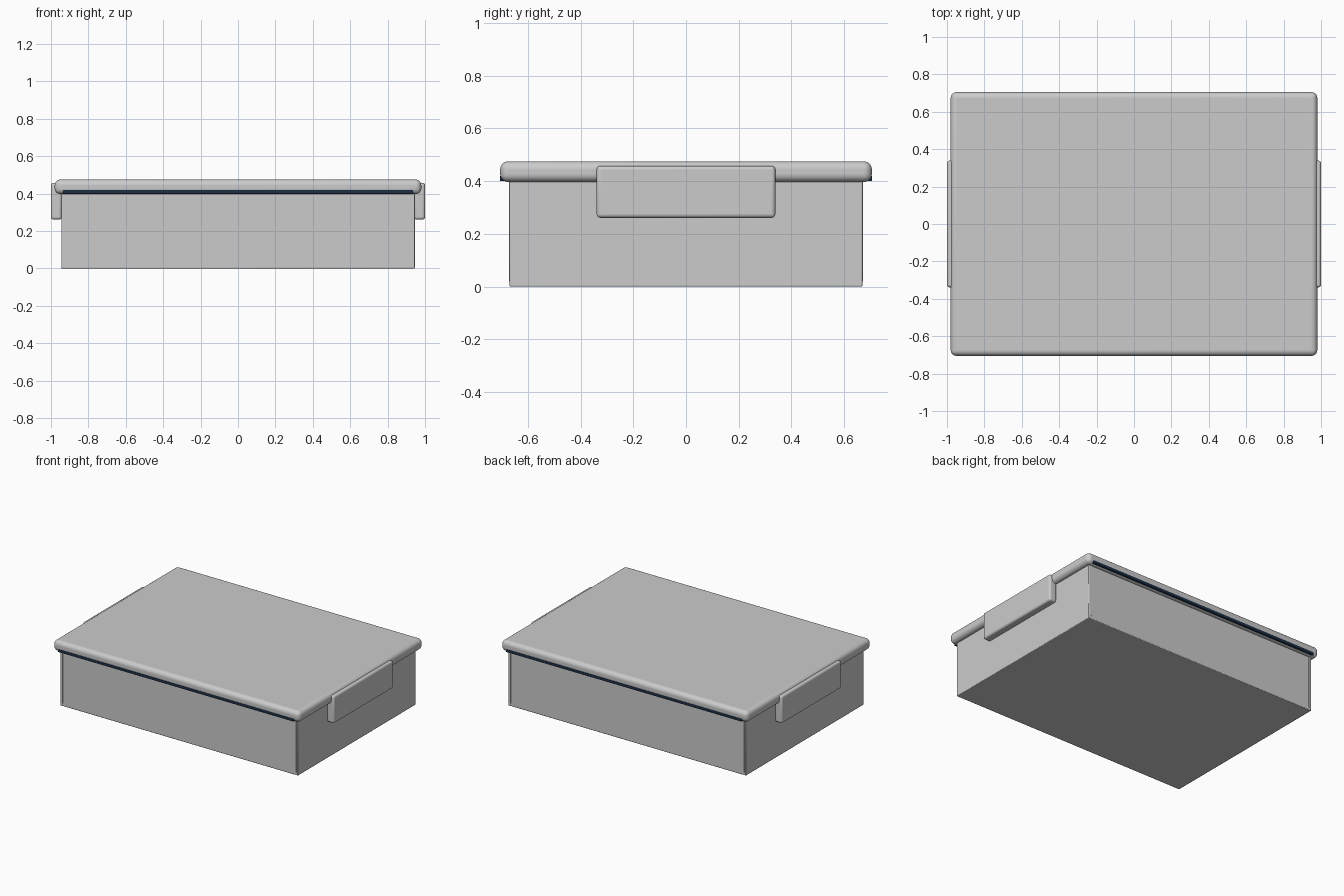
import bpy, math

if "Cube" in bpy.data.objects:
    bpy.data.objects.remove(bpy.data.objects["Cube"])


def box(name, lo, hi, bevel=0.0, segments=4):
    """Axis-aligned box between two corners with optional rounded edges."""
    size = [b - a for a, b in zip(lo, hi)]
    bpy.ops.mesh.primitive_cube_add(size=1, location=[(a + b) / 2 for a, b in zip(lo, hi)])
    ob = bpy.context.object
    ob.name = name
    ob.scale = size
    bpy.ops.object.transform_apply(location=False, rotation=False, scale=True)
    if bevel:
        mod = ob.modifiers.new("Rounded edges", "BEVEL")
        mod.width = bevel
        mod.segments = segments
        bpy.ops.object.shade_smooth_by_angle(angle=math.radians(35))
    return ob


seal_mat = bpy.data.materials.new("dark_seal")
seal_mat.diffuse_color = (0.012, 0.03, 0.06, 1)
seal_mat.use_nodes = True
seal_mat.node_tree.nodes["Principled BSDF"].inputs["Base Color"].default_value = seal_mat.diffuse_color

# Container body
box("body", (-0.945, -0.669, 0), (0.945, 0.669, 0.41), 0.004, 2)

# Rounded lid overhanging the body
box("lid", (-0.98, -0.705, 0.397), (0.98, 0.705, 0.475), 0.03, 6)

for side, sx in (("left", -1), ("right", 1)):
    # Side clips hooked over the lid edge
    x0, x1 = sorted((sx * 0.942, sx * 1.0))
    box(side + "_clip", (x0, -0.339, 0.261), (x1, 0.339, 0.458), 0.014)

    # Thin vertical ribs near the corners
    for end, sy in (("front", -1), ("back", 1)):
        x0, x1 = sorted((sx * 0.923, sx * 0.932))
        y0, y1 = sorted((sy * 0.66, sy * 0.672))
        box(f"{end}_{side}_corner_rib", (x0, y0, 0.02), (x1, y1, 0.40))

# Dark seal strips under the front and back lid edges
for end, sy in (("front", -1), ("back", 1)):
    y0, y1 = sorted((sy * 0.69, sy * 0.706))
    seal = box(end + "_seal_strip", (-0.935, y0, 0.401), (0.935, y1, 0.42))
    seal.data.materials.append(seal_mat)
